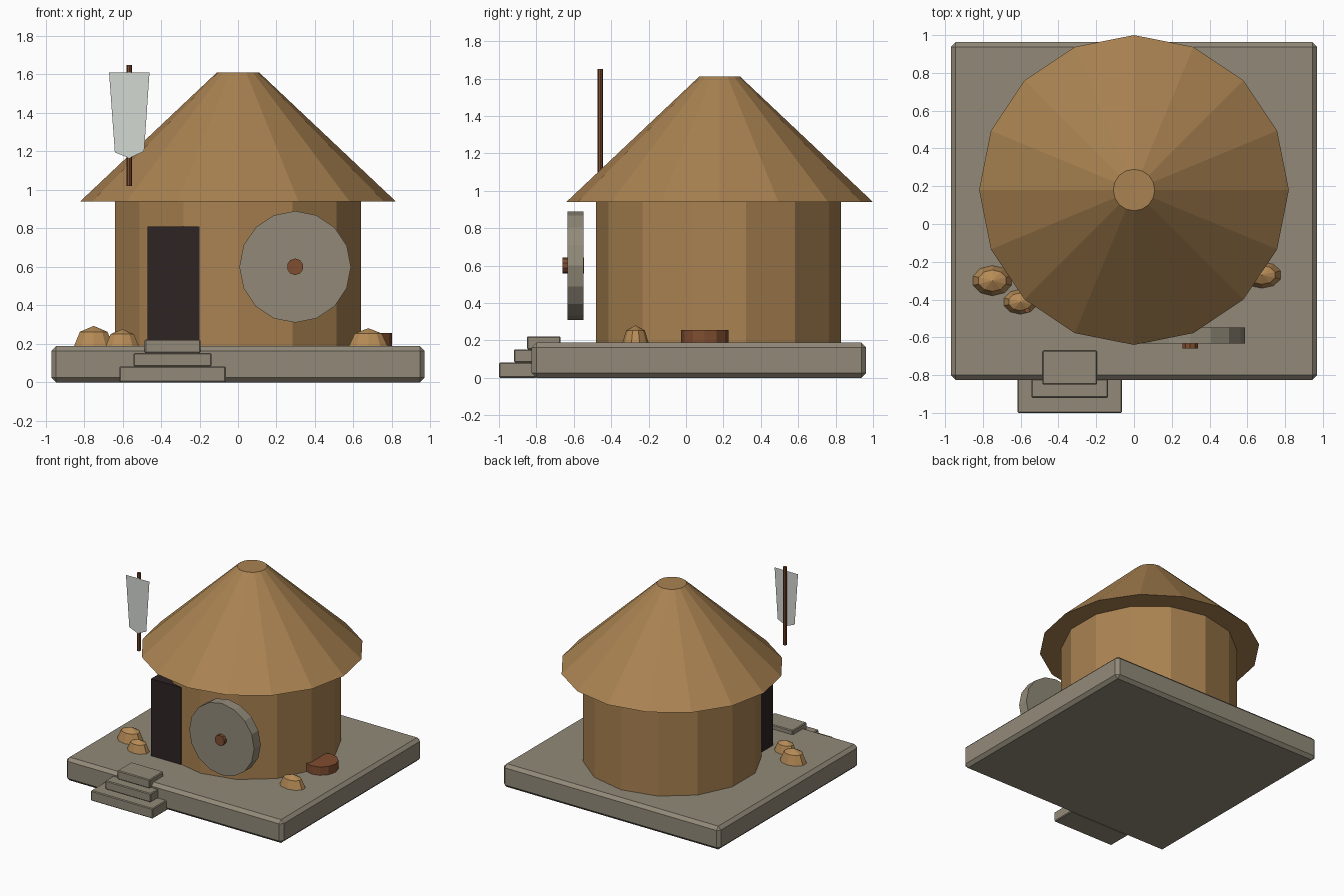
import bpy, bmesh, math

if "Cube" in bpy.data.objects:
    bpy.data.objects.remove(bpy.data.objects["Cube"])


def material(name, r, g, b):
    """Flat material from an sRGB colour (0-255), stored as linear."""
    def lin(c):
        c /= 255
        return c / 12.92 if c <= 0.04045 else ((c + 0.055) / 1.055) ** 2.4
    m = bpy.data.materials.new(name)
    m.diffuse_color = (lin(r), lin(g), lin(b), 1)
    m.use_nodes = True
    m.node_tree.nodes["Principled BSDF"].inputs["Base Color"].default_value = m.diffuse_color
    return m


THATCH = material("thatch_tan", 169, 130, 81)
STRAW = material("straw_gold", 182, 139, 86)
STONE = material("grey_stone", 146, 138, 121)
WOOD = material("brown_wood", 128, 77, 48)
DARK = material("dark_doorway", 46, 36, 36)
CLOTH = material("pale_cloth", 212, 216, 210)


def finish(name, bm, mat, loc=(0, 0, 0), rot=(0, 0, 0), scale=(1, 1, 1), bevel=0):
    bmesh.ops.recalc_face_normals(bm, faces=bm.faces)
    me = bpy.data.meshes.new(name)
    bm.to_mesh(me)
    bm.free()
    me.materials.append(mat)
    ob = bpy.data.objects.new(name, me)
    ob.location, ob.rotation_euler, ob.scale = loc, rot, scale
    bpy.context.collection.objects.link(ob)
    if bevel:
        mod = ob.modifiers.new("chamfer", "BEVEL")
        mod.width, mod.segments = bevel, 1
    return ob


def box(name, x, y, z, mat, bevel=0):
    """Box from (min, max) ranges on each axis."""
    bm = bmesh.new()
    bmesh.ops.create_cube(bm, size=1)
    for v in bm.verts:
        v.co = [(a + b) / 2 + c * (b - a) for (a, b), c in zip((x, y, z), v.co)]
    return finish(name, bm, mat, bevel=bevel)


def drum(name, sides, r1, r2, depth, loc, mat, rot=(0, 0, 0)):
    """Cylinder or cut-off cone with a vertex on its local y axis."""
    bm = bmesh.new()
    bmesh.ops.create_cone(bm, cap_ends=True, segments=sides,
                          radius1=r1, radius2=r2, depth=depth)
    turn = math.pi / 2
    for v in bm.verts:
        x, y = v.co.x, v.co.y
        a = math.atan2(y, x)
        # snap so one vertex lies exactly on +y whatever the primitive's start
        k = round((a - turn) / (2 * math.pi / sides))
        a = turn + k * 2 * math.pi / sides
        r = math.hypot(x, y)
        v.co.x, v.co.y = r * math.cos(a), r * math.sin(a)
    return finish(name, bm, mat, loc, rot)


TOP = 0.188          # top of the stone platform
CY = 0.178           # hut centre in y

# Platform and entrance steps
box("platform", (-0.97, 0.97), (-0.825, 0.963), (0, TOP), STONE, 0.025)
steps = [(0.277, -1.0, -0.80, 0.0, 0.082),
         (0.203, -0.92, -0.74, 0.082, 0.152),
         (0.145, -0.85, -0.67, 0.152, 0.222)]
for i, (half, y0, y1, z0, z1) in enumerate(steps):
    box(f"step_{i + 1}", (-0.34 - half, -0.34 + half), (y0, y1), (z0, z1), STONE, 0.006)

# Hut wall, roof and doorway
drum("round_wall", 14, 0.655, 0.655, 0.94 - TOP, (0, CY - 0.003, (0.94 + TOP) / 2), THATCH)
drum("thatched_roof", 16, 0.82, 0.11, 0.67, (0, CY + 0.002, 1.275), THATCH)
box("doorway", (-0.47, -0.20), (-0.44, -0.20), (TOP - 0.005, 0.81), DARK)

# Millstone with wooden hub, facing the front
flat = (math.pi / 2, 0, 0)
drum("millstone", 16, 0.29, 0.29, 0.085, (0.297, -0.59, 0.60), STONE, flat)
drum("millstone_hub", 10, 0.043, 0.043, 0.115, (0.297, -0.6025, 0.60), WOOD, flat)

# Banner on a pole
drum("banner_pole", 8, 0.014, 0.014, 0.63, (-0.565, -0.458, 1.335), WOOD)
bm = bmesh.new()
bm.faces.new([bm.verts.new((x, -0.474, z)) for x, z in
              [(-0.67, 1.61), (-0.64, 1.195), (-0.565, 1.165), (-0.488, 1.20), (-0.46, 1.61)]])
finish("banner_cloth", bm, CLOTH)

# Low wooden tub against the right wall
drum("wooden_tub", 12, 0.126, 0.126, 0.075, (0.675, 0.10, 0.2175), WOOD)

# Straw heaps: squashed low-poly domes
for i, (x, y, rx, ry, h) in enumerate([(-0.75, -0.30, 0.107, 0.08, 0.105),
                                       (-0.602, -0.412, 0.09, 0.066, 0.088),
                                       (0.677, -0.27, 0.105, 0.07, 0.093)]):
    bm = bmesh.new()
    bmesh.ops.create_uvsphere(bm, u_segments=10, v_segments=4, radius=1)
    finish(f"straw_heap_{i + 1}", bm, STRAW, (x, y, TOP), scale=(rx, ry, h))
